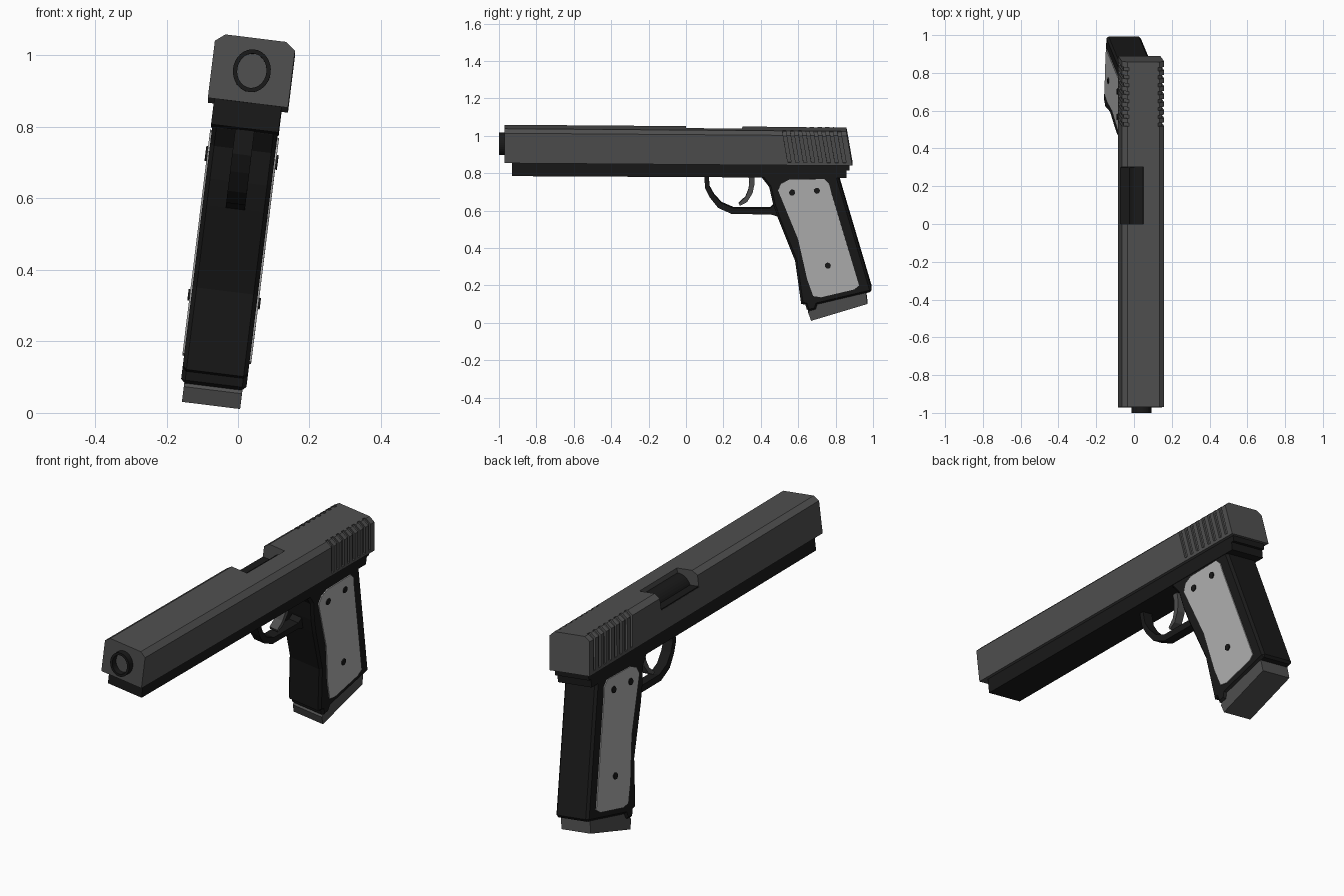
import bpy, bmesh, math
from mathutils import Matrix

if "Cube" in bpy.data.objects:
    bpy.data.objects.remove(bpy.data.objects["Cube"])

# whole model leans slightly sideways and a touch nose-up
LEAN = (Matrix.Translation((-0.077, -0.007, 0.014))
        @ Matrix.Rotation(-0.0075, 4, 'X') @ Matrix.Rotation(math.radians(7.05), 4, 'Y'))


def paint(name, v):
    m = bpy.data.materials.new(name)
    m.diffuse_color = (v, v, v, 1)
    m.use_nodes = True
    m.node_tree.nodes["Principled BSDF"].inputs["Base Color"].default_value = m.diffuse_color
    return m


STEEL = paint("steel_grey", 0.08)
BLACK = paint("frame_black", 0.01)
PALE = paint("panel_grey", 0.45)


def finish(name, bm, mat):
    bmesh.ops.recalc_face_normals(bm, faces=bm.faces)
    me = bpy.data.meshes.new(name)
    bm.to_mesh(me)
    bm.free()
    ob = bpy.data.objects.new(name, me)
    bpy.context.collection.objects.link(ob)
    ob.matrix_world = LEAN
    if mat:
        me.materials.append(mat)
    return ob


def skin(bm, a, b):
    """Closed prism between two matching loops of points."""
    va, vb = [bm.verts.new(p) for p in a], [bm.verts.new(p) for p in b]
    bm.faces.new(va)
    bm.faces.new(vb[::-1])
    for i in range(len(va)):
        j = (i + 1) % len(va)
        bm.faces.new((va[i], va[j], vb[j], vb[i]))


def side_prism(bm, profile, x0, x1):
    skin(bm, [(x0, y, z) for y, z in profile], [(x1, y, z) for y, z in profile])


def long_prism(bm, section, y0, y1, slant0=0, slant1=0):
    """Cross-section run along y; each end may lean like the slide's rear."""
    skin(bm, [(x, y0 + (1.035 - z) * slant0, z) for x, z in section],
         [(x, y1 + (1.035 - z) * slant1, z) for x, z in section])


def side_part(name, profile, x0, x1, mat, bevel=0):
    bm = bmesh.new()
    side_prism(bm, profile, x0, x1)
    ob = finish(name, bm, mat)
    if bevel:
        m = ob.modifiers.new("edge", 'BEVEL')
        m.width, m.segments, m.limit_method, m.angle_limit = bevel, 1, 'ANGLE', math.radians(70)
    return ob


def rect(x0, x1, z0, z1):
    return [(x0, z0), (x1, z0), (x1, z1), (x0, z1)]


# slide
bm = bmesh.new()
half = [(0.113, 0.853), (0.113, 1.014), (0.086, 1.035)]
long_prism(bm, half + [(-x, z) for x, z in half[::-1]], -0.97, 0.857, 0, 0.18)
slide = finish("slide", bm, STEEL)

# cutter: grip grooves on both sides and the ejection port
bm = bmesh.new()
groove = [(0.102, 0.868), (0.14, 0.868), (0.14, 1.06), (0.077, 1.06), (0.077, 1.030), (0.102, 1.009)]
for i in range(8):
    y = 0.515 + i * 0.042
    for s in (1, -1):
        long_prism(bm, [(s * x, z) for x, z in groove], y, y + 0.018, 0.18, 0.18)
long_prism(bm, rect(-0.2, 0.0, 0.955, 1.2), 0.0, 0.30)
cutter = finish("slide_cutter", bm, None)
cutter.hide_render = True
cutter.hide_viewport = True
cutter.display_type = 'WIRE'
cut = slide.modifiers.new("cuts", 'BOOLEAN')
cut.operation, cut.object, cut.solver = 'DIFFERENCE', cutter, 'EXACT'

# dark floor of the port and the barrel showing in it
bm = bmesh.new()
long_prism(bm, rect(-0.112, 0.0, 0.950, 0.960), 0.001, 0.299)
finish("port_floor", bm, BLACK)


def oval(name, y0, y1, rx, rz, z, caps):
    bm = bmesh.new()
    bmesh.ops.create_cone(bm, cap_ends=caps, segments=32, radius1=1, radius2=1, depth=1)
    bm.transform(Matrix.Translation((0, (y0 + y1) / 2, z)) @ Matrix.Diagonal((rx, y1 - y0, rz, 1))
                 @ Matrix.Rotation(math.pi / 2, 4, 'X'))
    return finish(name, bm, BLACK)


oval("barrel_chamber", -0.01, 0.31, 0.066, 0.066, 0.945, True)
muzzle = oval("muzzle_ring", -1.0, -0.96, 0.053, 0.060, 0.943, False)
wall = muzzle.modifiers.new("wall", 'SOLIDIFY')
wall.thickness, wall.offset = 0.012, -1

# frame rail under the slide, with the stepped rear tang
side_part("frame_rail", [(-0.93, 0.781), (0.86, 0.785), (0.86, 0.825), (0.875, 0.825),
                         (0.875, 0.86), (-0.93, 0.86)], -0.095, 0.095, BLACK)

# grip
side_part("grip", [(0.40, 0.80), (0.405, 0.783), (0.446, 0.732), (0.468, 0.64), (0.494, 0.565),
                   (0.588, 0.334), (0.622, 0.103), (0.645, 0.098), (0.655, 0.062), (0.70, 0.072),
                   (0.71, 0.10), (1.002, 0.172), (0.812, 0.80)], -0.092, 0.092, BLACK, 0.014)

# magazine base
side_part("magazine_base", [(0.66, 0.055), (0.676, 0.012), (0.976, 0.105), (0.966, 0.185),
                            (0.70, 0.12)], -0.082, 0.082, STEEL)

# grip panels and screws
panel = [(0.494, 0.715), (0.51, 0.752), (0.553, 0.773), (0.74, 0.778), (0.767, 0.752),
         (0.777, 0.71), (0.931, 0.206), (0.904, 0.184), (0.728, 0.141), (0.686, 0.147),
         (0.653, 0.238), (0.603, 0.453)]
screws = [(0.569, 0.704), (0.702, 0.715), (0.763, 0.312)]
for s, side in ((1, "right"), (-1, "left")):
    side_part("grip_panel_" + side, panel, s * 0.08, s * 0.097, PALE)
    bm = bmesh.new()
    for cy, cz in screws:
        ring = [(cy + 0.016 * math.cos(a), cz + 0.016 * math.sin(a))
                for a in (k * math.pi / 6 for k in range(12))]
        side_prism(bm, ring, s * 0.09, s * 0.102)
    finish("panel_screws_" + side, bm, BLACK)

# trigger guard
outer = [(0.098, 0.79), (0.104, 0.715), (0.130, 0.665), (0.174, 0.610), (0.248, 0.577),
         (0.455, 0.577), (0.51, 0.56)]
inner = [(0.51, 0.64), (0.475, 0.630), (0.450, 0.609), (0.256, 0.609), (0.192, 0.636),
         (0.152, 0.680), (0.128, 0.722), (0.122, 0.79)]
side_part("trigger_guard", outer + inner, -0.027, 0.027, BLACK)

# trigger
side_part("trigger", [(0.334, 0.79), (0.366, 0.79), (0.368, 0.74), (0.358, 0.69), (0.329, 0.642),
                      (0.291, 0.621), (0.284, 0.634), (0.320, 0.668), (0.336, 0.710),
                      (0.340, 0.75)], -0.022, 0.022, STEEL)
